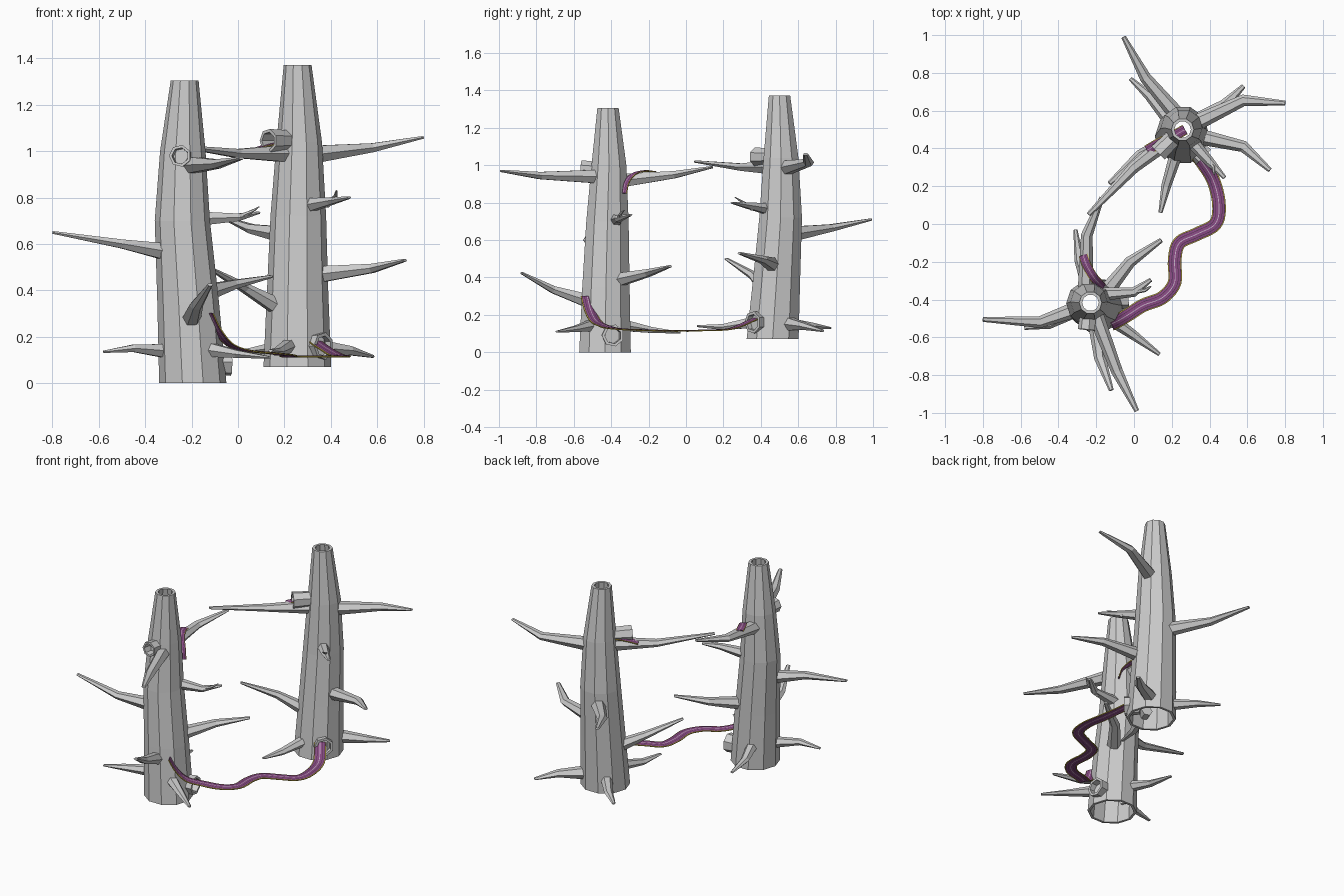
import bpy
from math import sin, cos, pi
from mathutils import Vector as V
from mathutils.geometry import interpolate_bezier

if "Cube" in bpy.data.objects:
    bpy.data.objects.remove(bpy.data.objects["Cube"])


def make(name, verts, faces, mats=None, idx=None):
    me = bpy.data.meshes.new(name)
    me.from_pydata([tuple(v) for v in verts], [], faces)
    for m in mats or []:
        me.materials.append(m)
    if idx:
        for p, i in zip(me.polygons, idx):
            p.material_index = i
    me.update()
    ob = bpy.data.objects.new(name, me)
    bpy.context.collection.objects.link(ob)
    return ob


def loft(name, rings, closed_loop=False):
    """Skin equal-sized rings; either cap the ends or join last ring to first."""
    n, k = len(rings[0]), len(rings)
    verts = [v for r in rings for v in r]
    faces = []
    for a in range(k if closed_loop else k - 1):
        b = (a + 1) % k
        for i in range(n):
            j = (i + 1) % n
            faces.append((a * n + i, a * n + j, b * n + j, b * n + i))
    if not closed_loop:
        faces += [tuple(reversed(range(n))), tuple(range((k - 1) * n, k * n))]
    return make(name, verts, faces)


def ring(c, d, w, h, n):
    """Ellipse around c facing d: w sideways, h upward."""
    d = V(d).normalized()
    side = d.cross(V((0, 0, 1)))
    side = side.normalized() if side.length > 1e-4 else V((1, 0, 0))
    up = side.cross(d)
    return [V(c) + side * w * cos(2 * pi * i / n) + up * h * sin(2 * pi * i / n) for i in range(n)]


def trunk(name, spec, wall=0.016):
    up = (0, 0, 1)
    outer = [ring((x, y, z), up, r, r, 10) for x, y, z, r in spec]
    inner = [ring((x, y, z), up, r - wall, r - wall, 10) for x, y, z, r in reversed(spec)]
    loft(name, outer + inner, True)


def branch(name, base, mid, tip, r=0.042):
    a, b, c = V(base), V(mid), V(tip)
    d0, d2 = (b - a).normalized(), (c - b).normalized()
    start = a - d0 * 0.035
    loft(name, [ring(start, d0, r, r, 6), ring(b, d0 + d2, r * .72, r * .52, 6),
                ring(c, d2, r * .3, r * .16, 6)])


def stub(name, c, d, r, length=0.09):
    d = V(d).normalized()
    c = V(c)
    back = c - d * length
    loft(name, [ring(back, d, r * .9, r * .9, 7), ring(c, d, r, r, 7),
                ring(c, d, r * .74, r * .74, 7), ring(back, d, r * .66, r * .66, 7)], True)


# Trunks: hollow, slightly bent, ten-sided
trunk("front_trunk", [(-.195, -.433, 0, .145), (-.215, -.428, .35, .133), (-.24, -.42, .7, .119),
                      (-.238, -.412, 1.0, .098), (-.23, -.417, 1.305, .06)])
trunk("back_trunk", [(.256, .463, .07, .146), (.257, .485, .4, .132), (.26, .506, .72, .12),
                     (.264, .508, 1.04, .098), (.257, .5, 1.372, .06)])

# Branches: base, bend, tip
front = [
    [(-.33, -.46, .57), (-.5, -.52, .6), (-.8, -.505, .65)],
    [(-.2, -.49, .94), (-.09, -.78, .945), (.015, -.99, .97)],
    [(-.2, -.54, .28), (-.18, -.71, .335), (-.12, -.88, .425)],
    [(-.1, -.52, .14), (.0, -.59, .125), (.135, -.69, .11)],
    [(-.14, -.35, .39), (-.02, -.2, .425), (.145, -.085, .46)],
    [(-.14, -.37, .71), (0, -.36, .715), (.09, -.295, .735)],
    [(-.25, -.31, .14), (-.29, -.19, .12), (-.31, -.03, .105)],
    [(-.33, -.47, .14), (-.45, -.53, .15), (-.58, -.55, .135)],
    [(-.255, -.33, .92), (-.25, -.06, .95), (-.17, .14, .99)],
]
back = [
    [(.2, .61, .64), (.06, .775, .665), (-.055, .99, .71)],
    [(.36, .55, .99), (.58, .655, 1.015), (.8, .64, 1.06)],
    [(.36, .56, .15), (.48, .63, .14), (.58, .73, .115)],
    [(.36, .46, .47), (.58, .41, .495), (.72, .285, .53)],
    [(.32, .42, .77), (.4, .33, .785), (.48, .245, .8)],
    [(.22, .36, .16), (.17, .2, .135), (.14, .06, .14)],
    [(.17, .43, .33), (.03, .36, .41), (-.13, .215, .5)],
    [(.17, .57, .15), (.08, .68, .14), (-.02, .77, .13)],
    [(.18, .44, .99), (.0, .3, .99), (-.24, .05, 1.02)],
]
for label, rows in (("front", front), ("back", back)):
    for i, row in enumerate(rows):
        thin = i in (4, 5, 7) if label == "back" else i in (3, 5, 6, 7)
        branch(f"{label}_branch_{i + 1}", *row, r=.036 if thin else .043)

# Small twigs
branch("front_twig", (.0, -.36, .715), (.06, -.35, .74), (.09, -.33, .76), .014)
branch("back_twig", (.4, .33, .785), (.42, .30, .805), (.425, .26, .83), .014)

# Hollow broken stubs
stub("front_low_stub", (-.03, -.39, .09), (1, .1, 0), .06)
stub("front_high_stub", (-.25, -.56, .98), (-.1, -1, .05), .048, .1)
stub("back_low_stub", (.37, .355, .16), (.7, -.7, 0), .06)
stub("back_high_stub", (.13, .375, 1.045), (-.7, -.7, 0), .052, .11)


def material(name, col):
    m = bpy.data.materials.new(name)
    m.diffuse_color = (*col, 1)
    m.use_nodes = True
    m.node_tree.nodes["Principled BSDF"].inputs["Base Color"].default_value = m.diffuse_color
    return m


mats = [material("vine_yellow", (.55, .42, .06)), material("vine_dark", (.08, .03, .08)),
        material("vine_purple", (.25, .07, .23)), material("vine_light", (.6, .45, .6))]
STOPS = [-1, -.86, -.76, -.5, -.42, -.06, .06, .42, .5, .76, .86, 1]
BANDS = [0, 1, 2, 1, 2, 3, 2, 1, 2, 1, 0]


def vine(name, pts, half):
    """Flat striped ribbon along a smooth path."""
    p = [V(q) for q in pts]
    ext = [p[0] * 2 - p[1]] + p + [p[-1] * 2 - p[-2]]
    path = []
    for i in range(1, len(ext) - 2):
        a, b = ext[i], ext[i + 1]
        seg = interpolate_bezier(a, a + (b - ext[i - 1]) / 6, b - (ext[i + 2] - a) / 6, b, 6)
        path += seg[:-1]
    path.append(p[-1])
    verts, faces, idx = [], [], []
    m = len(STOPS)
    for i, c in enumerate(path):
        t = (path[min(i + 1, len(path) - 1)] - path[max(i - 1, 0)]).normalized()
        side = t.cross(V((0, 0, 1))).normalized()
        nor = side.cross(t)
        verts += [c + side * half * s + nor * .004 * (1 - s * s) for s in STOPS]
        if i:
            o = (i - 1) * m
            for j in range(m - 1):
                faces.append((o + j, o + j + 1, o + m + j + 1, o + m + j))
                idx.append(BANDS[j])
    ob = make(name, verts, faces, mats, idx)
    mod = ob.modifiers.new("thickness", "SOLIDIFY")
    mod.thickness = .005


# Vines
vine("long_vine", [(.31, .40, .2), (.355, .335, .165), (.42, .23, .125), (.45, .1, .118), (.43, 0, .115),
                   (.33, -.055, .115), (.24, -.1, .115), (.215, -.19, .118), (.215, -.31, .122),
                   (.15, -.39, .13), (.05, -.43, .14), (-.03, -.48, .165), (-.08, -.51, .22),
                   (-.12, -.53, .3)], .036)
vine("front_high_vine", [(-.165, -.335, .85), (-.18, -.32, .91), (-.215, -.28, .955),
                         (-.25, -.22, .97), (-.27, -.165, .965)], .024)
vine("back_high_vine", [(.27, .5, 1.05), (.18, .45, 1.035), (.12, .42, 1.025), (.07, .39, 1.01)], .028)
